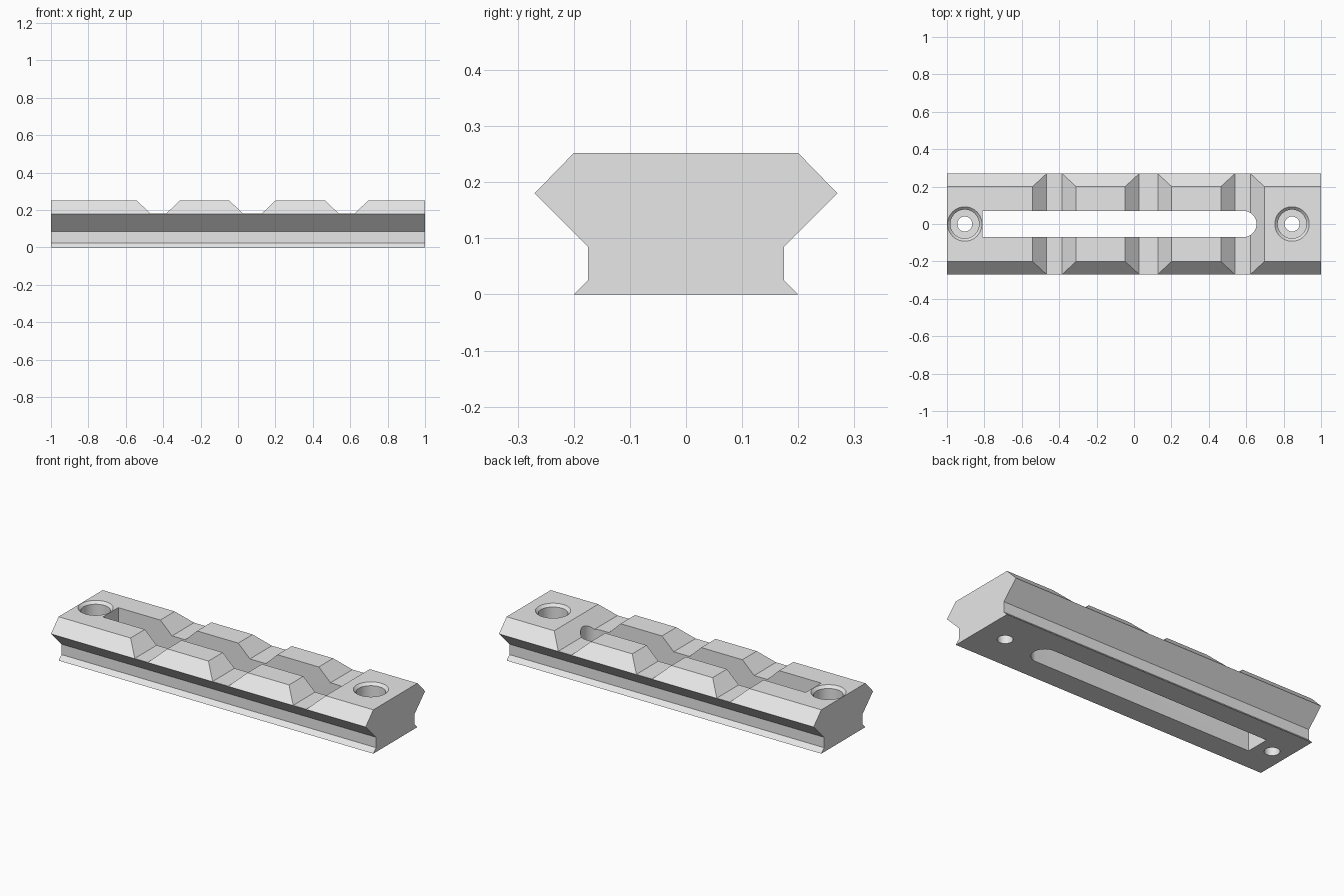
import bpy, bmesh, math
from mathutils import Vector

cube = bpy.data.objects.get("Cube")
if cube:
    bpy.data.objects.remove(cube, do_unlink=True)

metal = bpy.data.materials.new("light_grey_metal")
metal.use_nodes = True
metal.diffuse_color = (0.8, 0.8, 0.8, 1)
metal.node_tree.nodes["Principled BSDF"].inputs["Base Color"].default_value = (0.8, 0.8, 0.8, 1)


def finish(name, bm):
    bmesh.ops.recalc_face_normals(bm, faces=bm.faces)
    mesh = bpy.data.meshes.new(name)
    bm.to_mesh(mesh)
    bm.free()
    mesh.materials.append(metal)
    obj = bpy.data.objects.new(name, mesh)
    bpy.context.collection.objects.link(obj)
    return obj


def prism(name, points, sweep):
    """Extrude a closed outline of 3D points along the sweep vector."""
    bm = bmesh.new()
    face = bm.faces.new([bm.verts.new(p) for p in points])
    out = bmesh.ops.extrude_face_region(bm, geom=[face])
    moved = [g for g in out["geom"] if isinstance(g, bmesh.types.BMVert)]
    bmesh.ops.translate(bm, verts=moved, vec=Vector(sweep))
    return finish(name, bm)


def turned(name, x, profile, steps=48):
    """Solid of revolution about a vertical axis at x, from (radius, z) pairs."""
    bm = bmesh.new()
    turns = [math.tau * i / steps for i in range(steps)]
    rings = [[bm.verts.new((x + r * math.cos(a), r * math.sin(a), z)) for a in turns]
             for r, z in profile]
    for low, high in zip(rings, rings[1:]):
        for i in range(steps):
            j = (i + 1) % steps
            bm.faces.new((low[i], low[j], high[j], high[i]))
    bm.faces.new(rings[0])
    bm.faces.new(rings[-1])
    return finish(name, bm)


# Rail body: dovetail cross-section swept along x
TOP = 0.252
half = [(0.2, 0), (0.175, 0.025), (0.175, 0.085), (0.27, 0.18), (0.2, TOP)]
outline = half + [(-y, z) for y, z in reversed(half)]
rail = prism("rail_body", [(-1, y, z) for y, z in outline], (2, 0, 0))

cutters = []

# Sloped cross notches
for x, w in ((-0.426, 0.042), (0.077, 0.05), (0.581, 0.042)):
    floor, roof = 0.181, 0.3
    rise = (roof - floor) * 1.05
    shape = [(-w, floor), (w, floor), (w + rise, roof), (-w - rise, roof)]
    cutters.append(prism("notch_cutter", [(x + dx, -0.4, z) for dx, z in shape], (0, 0.8, 0)))

# Long through slot, square at one end and round at the other
R, END = 0.07, 0.585
arc = [math.pi * (i / 24 - 0.5) for i in range(25)]
slot = [(-0.81, R), (-0.81, -R)] + [(END + R * math.cos(a), R * math.sin(a)) for a in arc]
cutters.append(prism("slot_cutter", [(x, y, -0.1) for x, y in slot], (0, 0, 0.5)))

# Counterbored screw holes with chamfered rims
bore = [(0.04, -0.1), (0.04, 0.08), (0.077, 0.081), (0.077, TOP - 0.015), (0.1, TOP + 0.008)]
for x in (-0.905, 0.845):
    cutters.append(turned("screw_hole_cutter", x, bore))

# Cut everything out of the body
bpy.ops.object.select_all(action='DESELECT')
bpy.context.view_layer.objects.active = rail
rail.select_set(True)
for cutter in cutters:
    mod = rail.modifiers.new("cut", 'BOOLEAN')
    mod.operation = 'DIFFERENCE'
    mod.solver = 'EXACT'
    mod.object = cutter
    bpy.ops.object.modifier_apply(modifier=mod.name)
    bpy.data.objects.remove(cutter, do_unlink=True)

# Smooth the bores, keep the machined edges sharp
bpy.ops.object.shade_smooth_by_angle(angle=math.radians(25))
